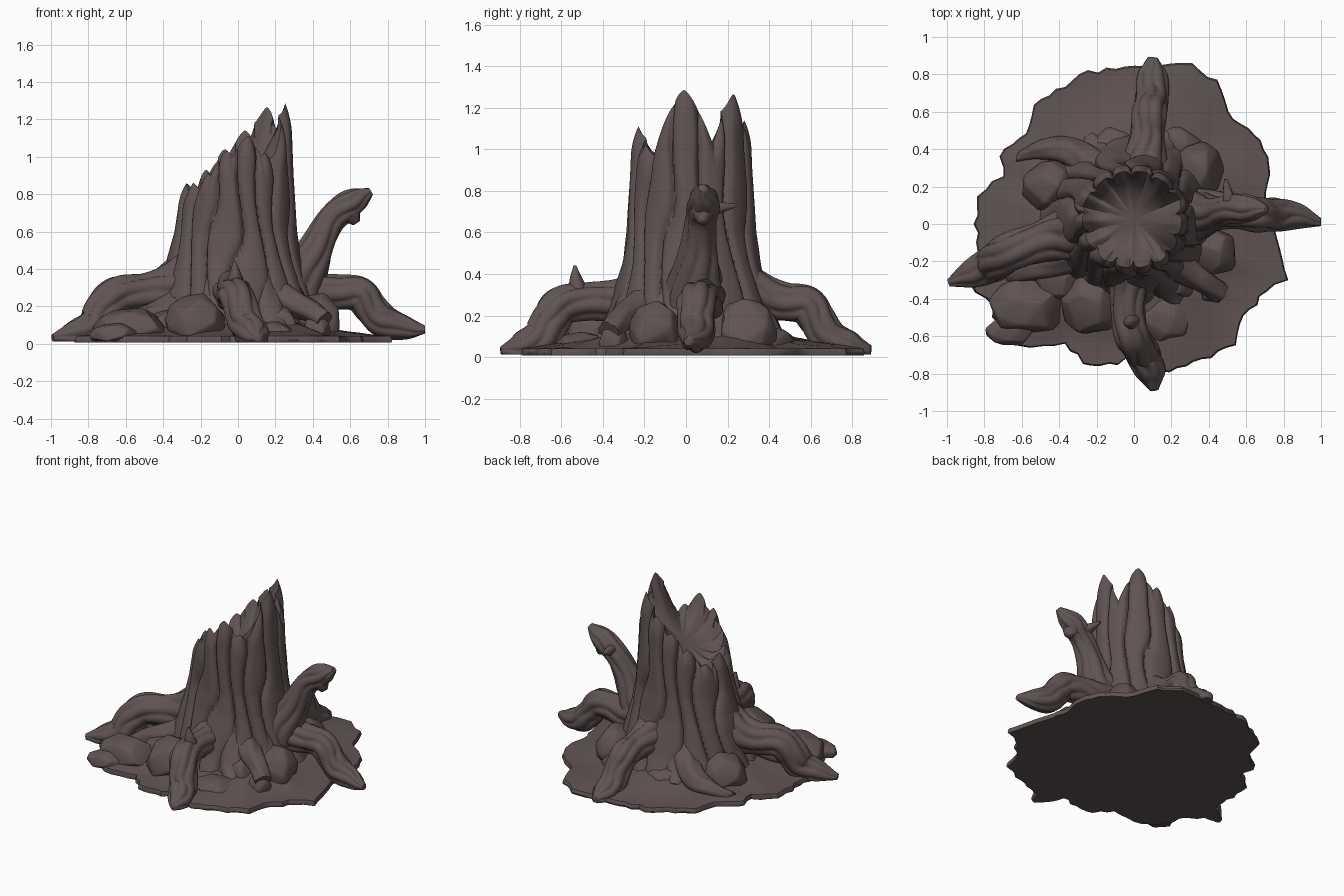
import bpy, bmesh, math, random
from mathutils import Vector

if "Cube" in bpy.data.objects:
    bpy.data.objects.remove(bpy.data.objects["Cube"])

random.seed(4)
wood = bpy.data.materials.new("dark_grey_brown")
wood.diffuse_color = (0.118, 0.088, 0.086, 1)
wood.use_nodes = True
wood.node_tree.nodes["Principled BSDF"].inputs["Base Color"].default_value = wood.diffuse_color


def finish(name, bm, angle=38):
    bmesh.ops.recalc_face_normals(bm, faces=bm.faces)
    me = bpy.data.meshes.new(name)
    bm.to_mesh(me)
    bm.free()
    ob = bpy.data.objects.new(name, me)
    bpy.context.collection.objects.link(ob)
    me.materials.append(wood)
    bpy.ops.object.select_all(action='DESELECT')
    ob.select_set(True)
    bpy.context.view_layer.objects.active = ob
    bpy.ops.object.shade_smooth_by_angle(angle=math.radians(angle))
    return ob


def loft(name, rings, angle=38):
    """Skin a list of closed rings and cap both ends with a fan."""
    bm = bmesh.new()
    rows = [[bm.verts.new(p) for p in ring] for ring in rings]
    n = len(rows[0])
    for a, b in zip(rows, rows[1:]):
        for i in range(n):
            j = (i + 1) % n
            bm.faces.new((a[i], a[j], b[j], b[i]))
    for row in (rows[0], rows[-1]):
        c = bm.verts.new(sum((v.co for v in row), Vector()) / n)
        for i in range(n):
            bm.faces.new((row[i], row[(i + 1) % n], c))
    return finish(name, bm, angle)


def lerp_table(table, x):
    for (x0, y0), (x1, y1) in zip(table, table[1:]):
        if x <= x1:
            return y0 + (y1 - y0) * max(0, (x - x0) / (x1 - x0))
    return table[-1][1]


def spline(pts, steps):
    """Catmull-Rom through (x, y, z, radius) points."""
    P = [Vector(p) for p in pts]
    P = [P[0] * 2 - P[1]] + P + [P[-1] * 2 - P[-2]]
    out = []
    for k in range(1, len(P) - 2):
        a, b, c, d = P[k - 1:k + 3]
        for s in range(steps):
            t = s / steps
            out.append(0.5 * (2 * b + (c - a) * t + (2 * a - 5 * b + 4 * c - d) * t * t
                              + (3 * b - a - 3 * c + d) * t ** 3))
    return out + [P[-2]]


def limb(name, pts, lobes=7, depth=0.12, n=56, steps=7):
    """Tapering gnarled tube with wandering bark ridges."""
    path = spline(pts, steps)
    run = path[-1].to_3d() - path[0].to_3d()
    side = Vector((-run.y, run.x, 0))
    side = side.normalized() if side.length > 0.01 else Vector((1, 0, 0))
    rings = []
    for k, p in enumerate(path):
        a, b = path[max(k - 1, 0)].to_3d(), path[min(k + 1, len(path) - 1)].to_3d()
        up = (b - a).cross(side).normalized()
        ring = []
        for i in range(n):
            t = 2 * math.pi * i / n
            ridge = abs(math.sin(lobes / 2 * t + 0.6 * math.sin(k * 0.35)))
            r = max(p.w, 0.004) * (1 - depth + 1.6 * depth * ridge ** 0.6)
            q = p.to_3d() + side * (r * math.cos(t)) + up * (r * math.sin(t))
            q.z = max(q.z, 0.012)
            q.x, q.y = max(-1, min(1, q.x)), max(-0.9, min(0.9, q.y))
            ring.append(q)
        rings.append(ring)
    return loft(name, rings, 62)


# Ragged ground slab: radius every ten degrees
edge = [.75, .73, .76, .81, .81, .77, .88, .91, .85, .84, .85, .84, .82, .82, .75, .81, .76, .85,
        .84, .86, .94, .87, .94, .86, .75, .79, .75, .73, .80, .80, .83, .83, .78, .78, .86, .81]
slab = []
rough = [random.uniform(-0.018, 0.018) for _ in range(108)]
for f, z in ((0.995, 0.008), (1, 0.02), (0.99, 0.042), (0.85, 0.05), (0.68, 0.075), (0.5, 0.115), (0.2, 0.13)):
    ring = []
    for i in range(108):
        k, u = divmod(i / 3, 1)
        r = edge[int(k)] * (1 - u) + edge[(int(k) + 1) % 36] * u + rough[i]
        t = 2 * math.pi * i / 108
        bump = 0.012 * math.sin(5 * t + 9 * f) if 0.3 < f < 0.9 else 0
        ring.append((f * r * math.cos(t), f * r * math.sin(t), z + bump))
    slab.append(ring)
loft("ground_slab", slab)

# Hollow splintered trunk: (direction in degrees, tip height) of each bark splinter
splinters = [(-8, 1.285), (53, 1.265), (82, 1.14), (106, 1.04), (130, .93), (155, .82), (182, .86),
             (209, .86), (233, .91), (256, 1.03), (281, 1.11), (303, 1.02), (327, 1.05), (24, 1.0)]
profile = [(0, .52), (.08, .46), (.2, .405), (.3, .375), (.45, .335), (.6, .31), (.9, .292), (1.3, .277)]


def gap(a, b):
    return abs((a - b + math.pi) % (2 * math.pi) - math.pi)


def rim_height(t):
    return max(h - 0.62 * gap(t, math.radians(d)) ** 1.45 for d, h in splinters)


def trunk_radius(t, z):
    w = t + 0.13 * math.sin(7 * z + 4 * t) * max(0, min(1, (1.0 - z) * 2.5))
    d = sorted(gap(w, math.radians(s[0])) for s in splinters)
    groove = math.exp(-(d[1] - d[0]) / 0.09)
    left = max(0, -math.cos(t)) ** 2 * (0.05 - 0.04 * min(1, max(0, (z - .4) / .4)))
    return lerp_table(profile, z) + 0.004 - 0.038 * groove + left


N, L = 288, 48
heights = [rim_height(2 * math.pi * i / N) for i in range(N)]


def trunk_point(i, z, shrink=1.0, smooth=False):
    t = 2 * math.pi * i / N
    r = (0.28 if smooth else trunk_radius(t, z)) * shrink
    return Vector((0.002 + r * math.cos(t), 0.025 + r * math.sin(t), z))


rings = []
for k in range(L + 1):
    f = k / L
    thin = 1 - 0.10 * max(0, (f - 0.88) / 0.12) ** 2
    rings.append([trunk_point(i, 0.02 + (heights[i] - 0.02) * f, thin) for i in range(N)])
for shrink, keep in ((0.8, 0.72), (0.68, 0.42), (0.5, 0.16), (0.3, 0.03), (0.12, 0.0)):
    ring = []
    for i in range(N):
        floor = 0.88 + 0.7 * trunk_point(i, 0.9, shrink, True).x
        z = floor + (heights[i] - 0.02 - floor) * keep
        ring.append(trunk_point(i, z, shrink, True))
    rings.append(ring)
loft("trunk", rings, 50)

# Four big arching roots, x y z radius
limb("left_root", [(-.2, -.02, .38, .16), (-.36, -.06, .29, .135), (-.5, -.1, .265, .105), (-.64, -.14, .26, .1),
                   (-.715, -.18, .19, .1), (-.77, -.22, .09, .095), (-.88, -.27, .05, .07), (-.99, -.315, .03, .02)])
limb("right_root", [(.2, .05, .3, .14), (.4, .07, .27, .11), (.54, .07, .275, .09), (.65, .05, .265, .09),
                    (.71, .05, .19, .085), (.78, .05, .12, .085), (.9, .04, .085, .06), (1, .01, .075, .02)])
limb("front_root", [(-.03, -.15, .32, .13), (-.03, -.32, .275, .1), (-.03, -.48, .265, .088), (-.01, -.6, .25, .09),
                    (.02, -.65, .18, .09), (.05, -.7, .09, .09), (.09, -.8, .04, .075), (.11, -.89, .03, .02)])
limb("back_root", [(.05, .2, .36, .14), (.06, .36, .29, .11), (.07, .48, .265, .088), (.08, .58, .25, .09),
                   (.09, .63, .18, .085), (.095, .69, .09, .085), (.1, .8, .04, .075), (.1, .89, .03, .025)])
limb("front_root_nub", [(-.015, -.52, .32, .045), (-.015, -.53, .38, .028), (-.02, -.535, .44, .008)], 4, n=16)

# Smaller roots creeping between the big ones
limb("back_left_root", [(-.12, .2, .3, .12), (-.22, .31, .18, .09), (-.36, .39, .1, .075), (-.5, .4, .07, .055),
                        (-.62, .36, .045, .03)], 5, n=24)
limb("front_left_root", [(-.25, -.12, .22, .11), (-.42, -.2, .15, .08), (-.55, -.24, .11, .065), (-.68, -.28, .06, .03)],
     5, n=24)
limb("front_right_root", [(.15, -.15, .28, .1), (.28, -.25, .22, .075), (.38, -.31, .18, .06), (.46, -.37, .12, .055)],
     5, n=24)
for k, deg in enumerate((-62, -28, 35, 68, 118, 150, 215, 245)):
    c, s = math.cos(math.radians(deg)), math.sin(math.radians(deg))
    limb(f"buttress_{k + 1}", [(.22 * c, .22 * s + .02, .44, .07), (.3 * c, .3 * s + .02, .26, .08),
                               (.38 * c, .38 * s + .02, .12, .08), (.5 * c, .5 * s + .02, .05, .04)], 4, n=20)

# Broken branch on the right with a twig and a snapped lip
limb("branch", [(.3, .04, .3, .15), (.375, .05, .42, .11), (.435, .06, .55, .083), (.5, .075, .665, .073),
                (.58, .085, .735, .075), (.645, .085, .775, .06), (.71, .08, .815, .02)])
limb("branch_lip", [(.57, .08, .74, .065), (.605, .08, .69, .055), (.635, .08, .645, .02)], 4, n=18)
limb("branch_twig", [(.52, .1, .71, .04), (.5, .17, .72, .026), (.49, .24, .73, .008)], 4, n=16)


# Worn rocks around the base: x y, half widths, height
def rock(name, x, y, sx, sy, h):
    bm = bmesh.new()
    for i in range(22):
        z = 1 - 2 * (i + 0.5) / 22
        t = 2.4 * i + random.uniform(-.35, .35)
        r = math.sqrt(1 - z * z)
        bm.verts.new((r * math.cos(t), r * math.sin(t), z))
    bmesh.ops.convex_hull(bm, input=bm.verts)
    bmesh.ops.dissolve_limit(bm, angle_limit=math.radians(24), verts=bm.verts, edges=bm.edges)
    bmesh.ops.bevel(bm, geom=bm.edges[:], offset=0.09, segments=2, profile=0.5, affect='EDGES', clamp_overlap=True)
    top = max(v.co.z for v in bm.verts)
    for v in bm.verts:
        z = h * 0.4 + v.co.z / top * h * 0.6
        v.co = Vector((x + v.co.x * sx, y + v.co.y * sy, max(0.015, z)))
    finish(name, bm, 40)


for k, r in enumerate([(-.45, .2, .16, .15, .25), (.35, .29, .14, .16, .28), (.42, -.15, .15, .14, .27),
                       (-.57, -.44, .22, .17, .19), (-.23, -.43, .17, .18, .27), (-.66, -.57, .14, .09, .11),
                       (.17, -.5, .16, .14, .12), (.22, -.3, .13, .12, .2), (.42, -.35, .08, .08, .16),
                       (-.12, .4, .17, .13, .15), (.24, .42, .14, .11, .14), (-.4, -.3, .14, .13, .18)]):
    rock(f"rock_{k + 1}", *r)
